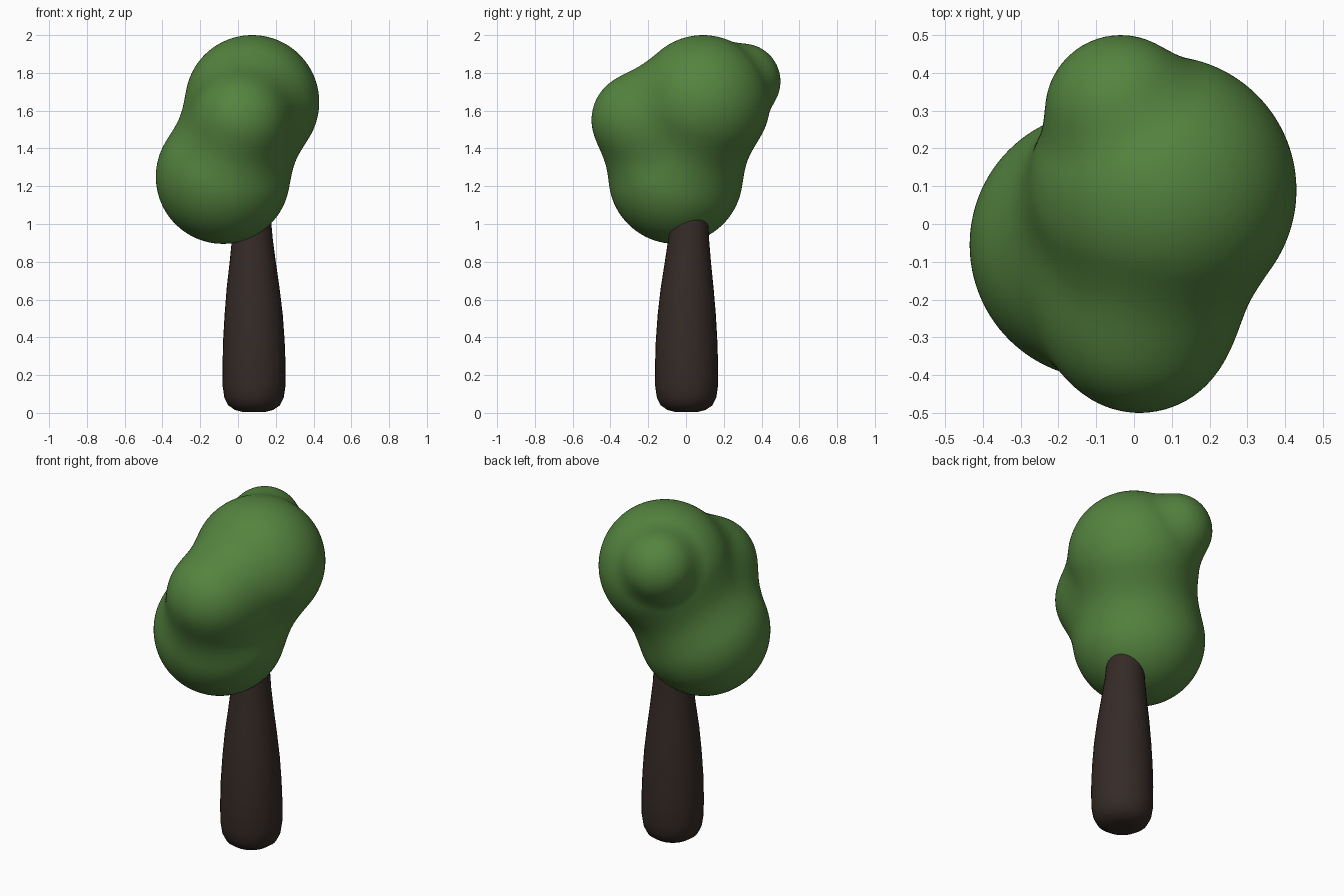
import bpy, bmesh, math
from mathutils import Vector

if "Cube" in bpy.data.objects:
    bpy.data.objects.remove(bpy.data.objects["Cube"])


def material(name, color):
    m = bpy.data.materials.new(name)
    m.diffuse_color = (*color, 1)
    m.use_nodes = True
    m.node_tree.nodes["Principled BSDF"].inputs["Base Color"].default_value = m.diffuse_color
    return m


def add_object(name, bm, mat):
    bmesh.ops.recalc_face_normals(bm, faces=bm.faces[:])
    for f in bm.faces:
        f.smooth = True
    me = bpy.data.meshes.new(name)
    bm.to_mesh(me)
    bm.free()
    me.materials.append(mat)
    ob = bpy.data.objects.new(name, me)
    bpy.context.collection.objects.link(ob)
    return ob


# Foliage clumps: centre, radius, blend width with the clumps before it
CLUMPS = [
    (Vector((0.075, 0.09, 1.645)), 0.355, 0.0),
    (Vector((-0.08, -0.055, 1.25)), 0.355, 0.17),
    (Vector((0.015, -0.25, 1.55)), 0.25, 0.14),
    (Vector((-0.035, 0.30, 1.755)), 0.20, 0.05),
]


def foliage_distance(p):
    d = 10.0
    for centre, radius, k in CLUMPS:
        s = (p - centre).length - radius
        h = max(k - abs(d - s), 0) / k if k else 0
        d = min(d, s) - h * h * k / 4
    return d


# Foliage: fine sphere shrunk inwards onto the blended clumps
core = Vector((0, 0.02, 1.52))
bm = bmesh.new()
bmesh.ops.create_icosphere(bm, subdivisions=6, radius=1)
for v in bm.verts:
    ray = v.co.normalized()
    t = 1.0
    for _ in range(40):
        d = foliage_distance(core + ray * t)
        t -= d
        if abs(d) < 0.0003:
            break
    v.co = core + ray * t
add_object("foliage", bm, material("leaf_green", (0.09, 0.23, 0.05)))

# Trunk: rounded foot, tapering rings (z, radius, centre x, centre y)
RINGS = [
    (0.005, 0.06, 0.085, 0.003), (0.015, 0.10, 0.085, 0.003),
    (0.04, 0.137, 0.085, 0.003), (0.08, 0.157, 0.085, 0.003),
    (0.14, 0.166, 0.085, 0.003), (0.25, 0.167, 0.085, 0.003),
    (0.38, 0.163, 0.084, 0.003), (0.52, 0.154, 0.083, 0.004),
    (0.66, 0.140, 0.080, 0.006), (0.80, 0.122, 0.078, 0.010),
    (0.92, 0.108, 0.076, 0.014), (1.02, 0.100, 0.075, 0.018),
    (1.15, 0.085, 0.073, 0.018),
]
SIDES = 32
bm = bmesh.new()
rings = []
for z, r, cx, cy in RINGS:
    rings.append([bm.verts.new((cx + r * math.cos(a), cy + r * math.sin(a), z))
                  for a in (2 * math.pi * i / SIDES for i in range(SIDES))])
for lo, hi in zip(rings, rings[1:]):
    for i in range(SIDES):
        j = (i + 1) % SIDES
        bm.faces.new((lo[i], lo[j], hi[j], hi[i]))
bm.faces.new(rings[0][::-1])
bm.faces.new(rings[-1])
add_object("trunk", bm, material("bark_brown", (0.036, 0.024, 0.02)))
